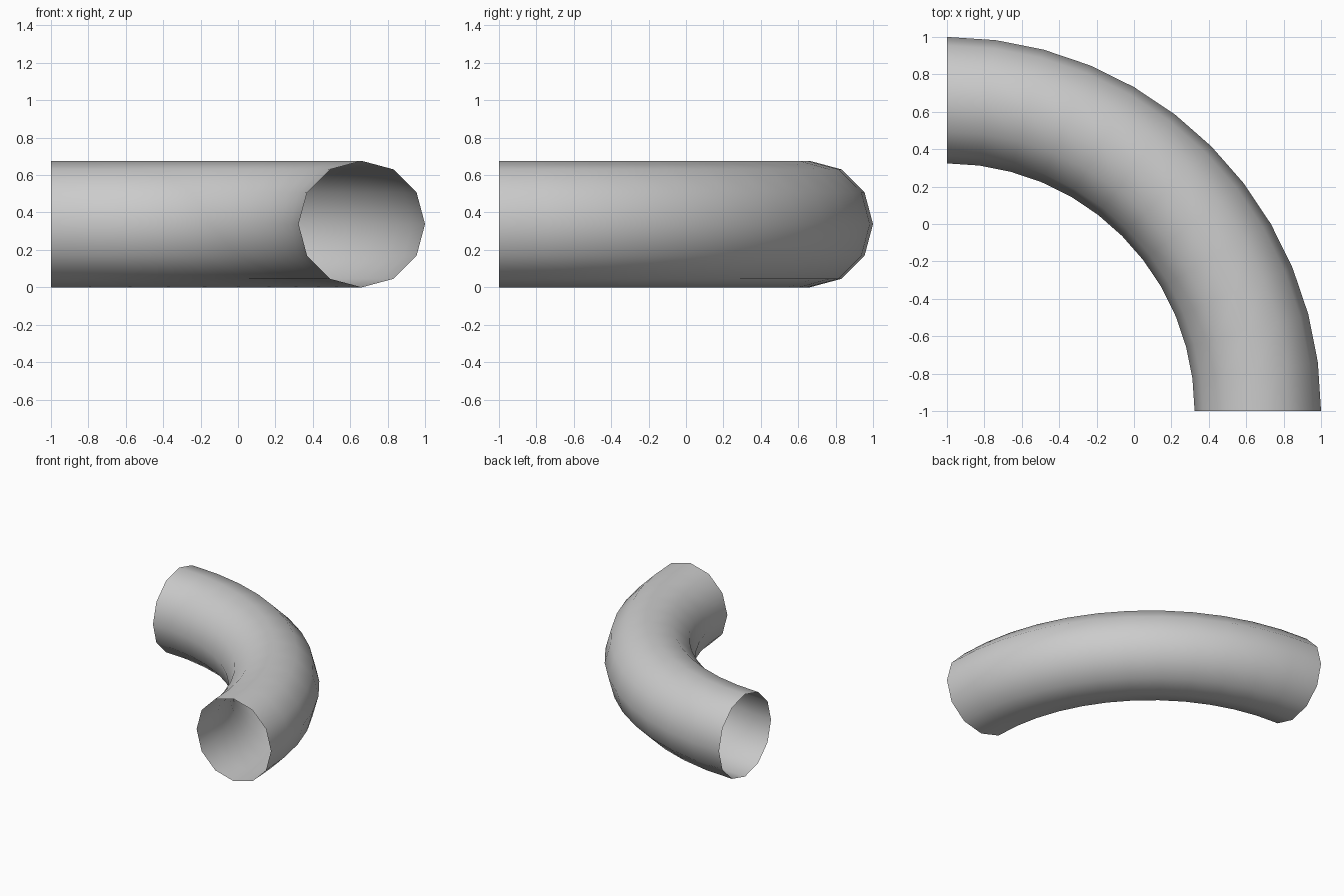
import bpy, bmesh
from math import pi
from mathutils import Matrix, Vector

if "Cube" in bpy.data.objects:
    bpy.data.objects.remove(bpy.data.objects["Cube"])

TUBE = 0.338            # tube radius
BEND = 2.0 - TUBE       # centre-line radius of the quarter bend
PIVOT = Vector((-1, -1, 0))

bm = bmesh.new()

# Twelve-sided ring standing in the x-z plane at the front opening
place = Matrix.Translation((PIVOT.x + BEND, PIVOT.y, TUBE)) @ Matrix.Rotation(pi / 2, 4, 'X')
bmesh.ops.create_circle(bm, segments=12, radius=TUBE, matrix=place)

# Sweep the ring through a quarter turn, leaving both ends open
bmesh.ops.spin(bm, geom=bm.edges[:] + bm.verts[:], cent=PIVOT, axis=(0, 0, 1),
               angle=pi / 2, steps=12, use_duplicate=False)

# Make the faces point outward from the tube's centre line
bm.normal_update()
for f in bm.faces[:]:
    c = f.calc_center_median()
    flat = Vector((c.x - PIVOT.x, c.y - PIVOT.y, 0)).normalized() * BEND
    centre = PIVOT + flat + Vector((0, 0, TUBE))
    if f.normal.dot(c - centre) < 0:
        f.normal_flip()
    f.smooth = True

mesh = bpy.data.meshes.new("pipe_bend")
bm.to_mesh(mesh)
bm.free()
bpy.context.collection.objects.link(bpy.data.objects.new("pipe_bend", mesh))
